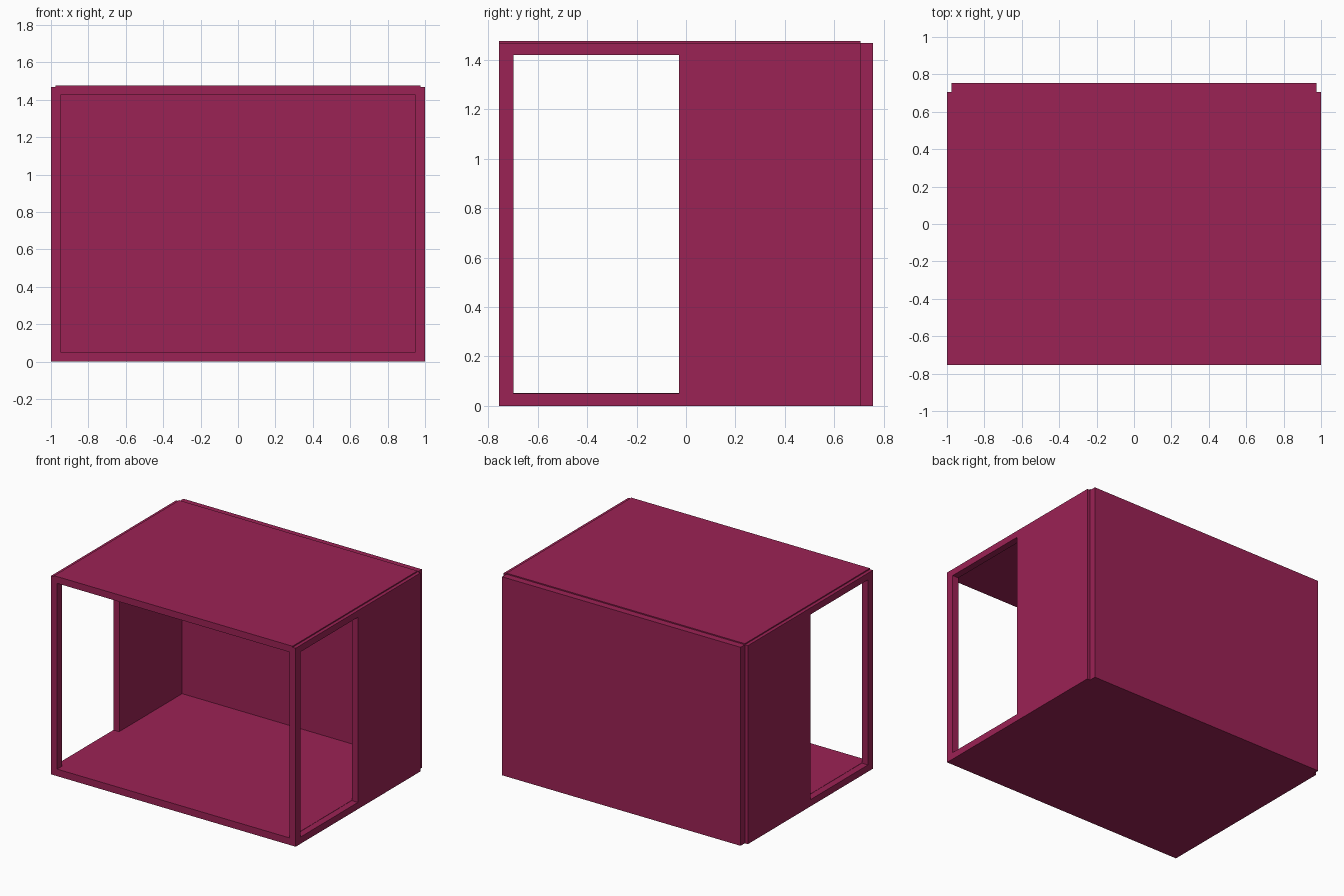
import bpy
import bmesh

if "Cube" in bpy.data.objects:
    bpy.data.objects.remove(bpy.data.objects["Cube"])

mat = bpy.data.materials.new("crimson")
mat.diffuse_color = (0.33, 0.016, 0.09, 1)
mat.use_nodes = True
mat.node_tree.nodes["Principled BSDF"].inputs["Base Color"].default_value = mat.diffuse_color


def finish(name, bm):
    bmesh.ops.recalc_face_normals(bm, faces=bm.faces)
    mesh = bpy.data.meshes.new(name)
    bm.to_mesh(mesh)
    bm.free()
    mesh.materials.append(mat)
    obj = bpy.data.objects.new(name, mesh)
    bpy.context.collection.objects.link(obj)
    return obj


def box(name, x, y, z):
    bm = bmesh.new()
    bmesh.ops.create_cube(bm, size=1)
    for v in bm.verts:
        v.co = [lo + (c + 0.5) * (hi - lo) for c, (lo, hi) in zip(v.co, (x, y, z))]
    return finish(name, bm)


def framed_panel(name, x, outer, inner):
    """Panel in the yz plane with a rectangular opening."""
    bm = bmesh.new()
    rings = []
    for px in x:
        for y0, y1, z0, z1 in (outer, inner):
            corners = ((y0, z0), (y1, z0), (y1, z1), (y0, z1))
            rings.append([bm.verts.new((px, y, z)) for y, z in corners])
    near_out, near_in, far_out, far_in = rings
    for a, b in ((near_out, near_in), (near_in, far_in),
                 (far_in, far_out), (far_out, near_out)):
        for i in range(4):
            j = (i + 1) % 4
            bm.faces.new((a[i], a[j], b[j], b[i]))
    return finish(name, bm)


FRONT, BACK = -0.755, 0.755
INNER_BACK = 0.705

# Side walls, each with a large opening toward the front
for side, x in (("left", (-1.0, -0.95)), ("right", (0.95, 1.0))):
    framed_panel(side + "_wall", x,
                 (FRONT, INNER_BACK, 0, 1.467),
                 (-0.697, -0.028, 0.05, 1.418))

# Floor between the walls, roof resting slightly proud of them
box("floor", (-0.95, 0.95), (FRONT, INNER_BACK), (0, 0.052))
box("roof", (-0.975, 0.975), (FRONT, INNER_BACK), (1.425, 1.475))

# Back panel, inset at the side edges
box("back_panel", (-0.975, 0.975), (INNER_BACK, BACK), (0, 1.467))
